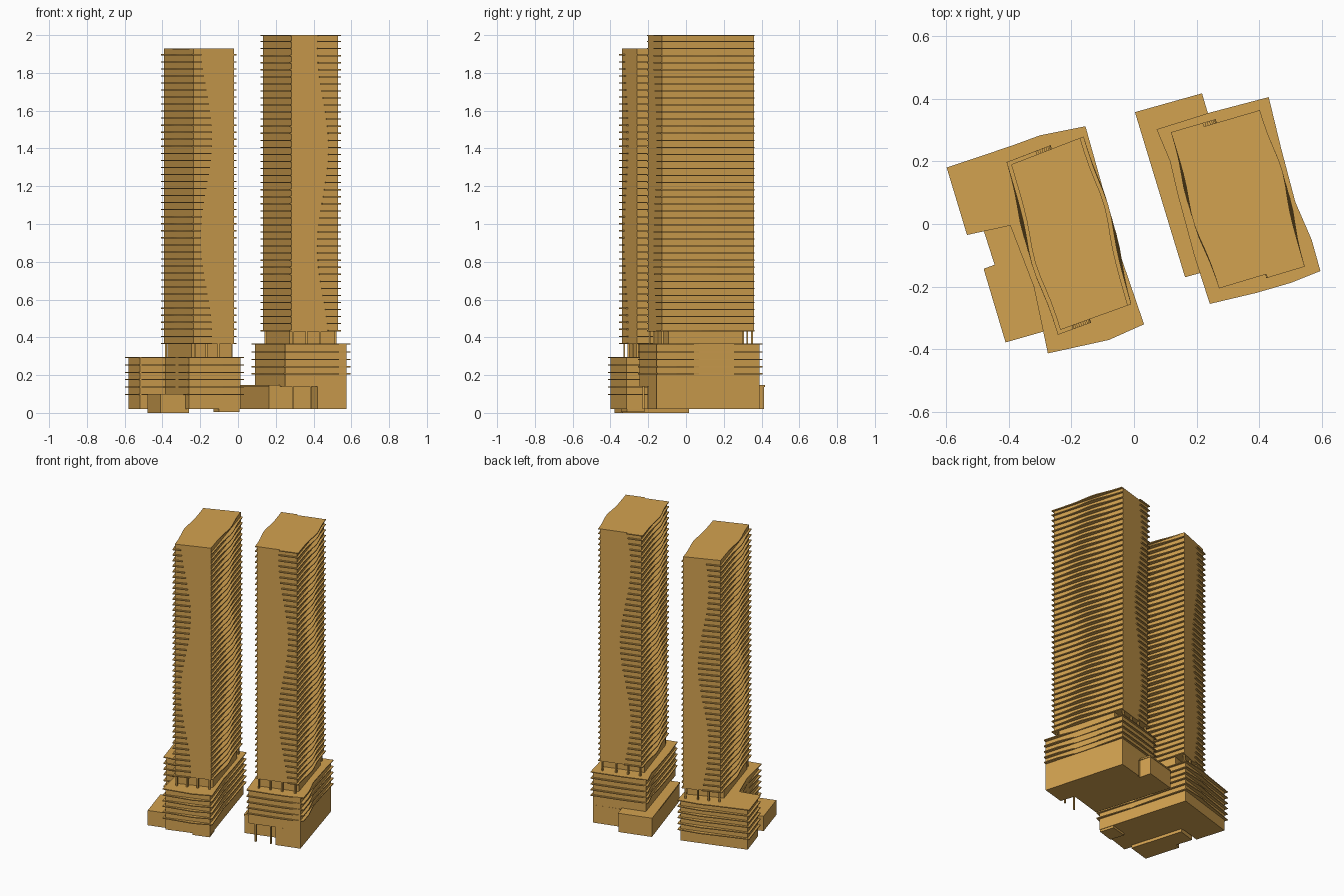
import bpy, bmesh, math
from mathutils import Vector

if "Cube" in bpy.data.objects:
    bpy.data.objects.remove(bpy.data.objects["Cube"])

mat = bpy.data.materials.new("ochre")
mat.diffuse_color = (0.65, 0.36, 0.08, 1)
mat.use_nodes = True
mat.node_tree.nodes["Principled BSDF"].inputs["Base Color"].default_value = mat.diffuse_color


def prisms(name, items):
    """One object made of upright prisms; items are (outline, z0, z1)."""
    bm = bmesh.new()
    for outline, z0, z1 in items:
        lo = [bm.verts.new((p[0], p[1], z0)) for p in outline]
        hi = [bm.verts.new((p[0], p[1], z1)) for p in outline]
        bm.faces.new(lo[::-1])
        bm.faces.new(hi)
        n = len(lo)
        for i in range(n):
            j = (i + 1) % n
            bm.faces.new((lo[i], lo[j], hi[j], hi[i]))
    bmesh.ops.recalc_face_normals(bm, faces=bm.faces)
    me = bpy.data.meshes.new(name)
    bm.to_mesh(me)
    bm.free()
    me.materials.append(mat)
    ob = bpy.data.objects.new(name, me)
    bpy.context.collection.objects.link(ob)
    return ob


def square(p, r):
    return [(p[0] - r, p[1] - r), (p[0] + r, p[1] - r), (p[0] + r, p[1] + r), (p[0] - r, p[1] + r)]


FLOORS, T = 42, 0.006
LIP = 0.012


def tower(name, corners, z0, z1, zdeck, left, right, roof_lip):
    """corners: front-left, front-right, back-right, back-left.
    left/right: (front, back) functions giving the balcony wrap fraction, or None."""
    c = [Vector(p) for p in corners]
    ex, ey = (c[1] - c[0]).normalized(), (c[3] - c[0]).normalized()

    def at(u, v, du=0, dv=0):
        return c[0].lerp(c[1], u).lerp(c[3].lerp(c[2], u), v) + ex * du + ey * dv

    prisms(name + "_shaft", [(c, z0, z1)])
    # recessed lobby floor and its columns
    core = [at(0, 0.07), at(1, 0.07), at(1, 0.88), at(0, 0.88)]
    prisms(name + "_lobby", [(core, zdeck, z0)])
    prisms(name + "_columns", [(square(at(u, v), 0.005), zdeck, z0)
                               for u in (0.04, 0.33, 0.62, 0.95) for v in (0.015, 0.985)])
    # balcony slabs: bowed along the long sides, wrapping some corners in a wave
    items = []
    for k in range(FLOORS + 1):
        z = z0 + (z1 - z0) * k / FLOORS
        top = k == FLOORS
        lip = roof_lip if top else LIP
        for u, s, wraps, ph in ((0, -1, left, 0), (1, 1, right, 2.0)):
            mid = 0.5 + 0.1 * math.sin(2 * math.pi * z / 1.05 + ph)
            path = []
            if wraps[0] and lip:
                w = u - s * wraps[0](z)
                path += [at(w, 0), at(w, 0, 0, -lip), at(u, 0, s * lip, -lip)]
            else:
                path += [at(u - s * 0.02, 0), at(u, 0, s * lip)]
            for i in range(1, 12):
                v = i / 12
                bump = 0.016 * math.exp(-((v - mid) / 0.2) ** 2)
                path.append(at(u, v, s * (lip + bump)))
            if wraps[1] and lip:
                w = u - s * wraps[1](z)
                path += [at(u, 1, s * lip, lip), at(w, 1, 0, lip), at(w, 1)]
            else:
                path += [at(u, 1, s * lip), at(u - s * 0.02, 1)]
            zz = z1 - T if top else z
            items.append((path, zz, zz + T))
    prisms(name + "_balconies", items)


def wave(mean, amp, peak):
    return lambda z: mean + amp * math.cos(2 * math.pi * (z - peak) / 1.05)


tower("west_tower", [(-0.235, -0.338), (-0.02, -0.26), (-0.172, 0.275), (-0.392, 0.19)],
      0.365, 1.93, 0.295, (wave(0.30, 0.14, 1.45), wave(0.45, 0.14, 1.2)), (None, None), 0)
tower("east_tower", [(0.283, -0.202), (0.53, -0.128), (0.39, 0.36), (0.133, 0.285)],
      0.432, 2.0, 0.365, (None, wave(0.38, 0.13, 1.25)), (wave(0.33, -0.12, 1.4), None), LIP)

# west podium
w_body = [(-0.58, 0.17), (-0.165, 0.295), (0.012, -0.315), (-0.26, -0.4), (-0.385, 0.015), (-0.52, -0.025)]
w_slab = [(-0.598, 0.18), (-0.39, 0.25), (-0.3, 0.283), (-0.155, 0.312), (-0.09, 0.08), (-0.05, -0.08),
          (0.032, -0.32), (-0.08, -0.37), (-0.275, -0.413), (-0.32, -0.2), (-0.395, -0.005), (-0.533, -0.035)]
prisms("west_podium", [(w_body, 0.02, 0.292)])
prisms("west_podium_slabs", [(w_slab, z - T, z) for z in (0.10, 0.14, 0.18, 0.217, 0.256, 0.297)])
prisms("west_annex", [([(-0.48, -0.02), (-0.445, -0.13), (-0.48, -0.143), (-0.41, -0.378),
                        (-0.26, -0.335), (-0.365, 0.015)], 0.0, 0.10)])
prisms("west_entrance_plinth", [([(-0.1, -0.345), (0.008, -0.312), (-0.02, -0.22), (-0.13, -0.25)], 0.005, 0.03)])

# east podium with a recessed entrance under the front
e_body = [(0.09, 0.3), (0.42, 0.39), (0.575, -0.155), (0.25, -0.245)]
e_slab = [(0.072, 0.302), (0.24, 0.355), (0.43, 0.405), (0.47, 0.24), (0.515, 0.07), (0.567, -0.05),
          (0.595, -0.15), (0.5, -0.188), (0.39, -0.22), (0.242, -0.255), (0.192, -0.1), (0.138, 0.1), (0.115, 0.2)]
e_low = [(0.006, 0.355), (0.165, -0.165), (0.425, -0.09), (0.3, 0.35), (0.235, 0.335), (0.215, 0.413)]
e_cap = [(0.003, 0.357), (0.163, -0.17), (0.43, -0.095), (0.3, 0.355), (0.24, 0.34), (0.217, 0.417)]
prisms("east_podium", [(e_body, 0.14, 0.362)])
prisms("east_podium_slabs", [(e_slab, z - T, z) for z in (0.21, 0.247, 0.286, 0.326, 0.367)])
prisms("east_annex", [(e_low, 0.02, 0.14)])
prisms("east_annex_roof", [(e_cap, 0.138, 0.148)])
prisms("east_base", [([(0.42, -0.198), (0.575, -0.155), (0.42, 0.39), (0.25, 0.345)], 0.02, 0.14)])
prisms("entrance_columns", [(square(p, 0.005), 0.02, 0.14) for p in ((0.29, -0.225), (0.385, -0.198))])
